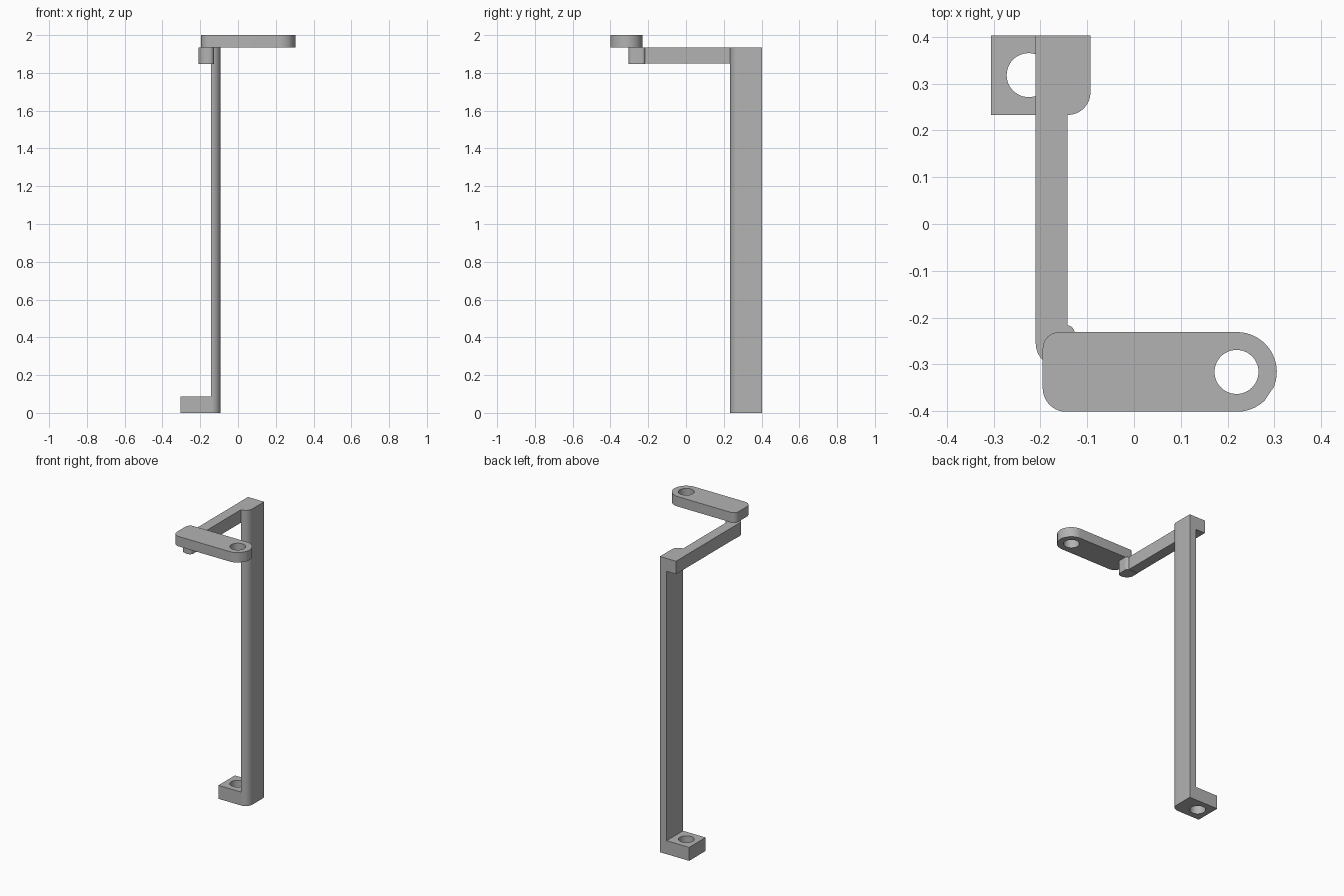
import bpy
import bmesh
from math import cos, sin, pi, radians
from mathutils import Vector

cube = bpy.data.objects.get("Cube")
if cube:
    bpy.data.objects.remove(cube, do_unlink=True)

grey = bpy.data.materials.new("plain_grey")
grey.use_nodes = True
GREY = (0.45, 0.45, 0.45, 1)
grey.diffuse_color = GREY
grey.node_tree.nodes["Principled BSDF"].inputs["Base Color"].default_value = GREY


def arc(cx, cy, r, start, end, steps):
    """Points along an arc, angles in degrees."""
    angles = [radians(start + (end - start) * i / steps) for i in range(steps + 1)]
    return [(cx + r * cos(a), cy + r * sin(a)) for a in angles]


def rounded_rect(x0, x1, y0, y1, radii):
    """Rectangle outline; radii run front-left, front-right, back-right, back-left."""
    corners = [(x0, y0, 1, 1), (x1, y0, -1, 1), (x1, y1, -1, -1), (x0, y1, 1, -1)]
    pts = []
    for i, ((x, y, sx, sy), r) in enumerate(zip(corners, radii)):
        if r:
            pts += arc(x + sx * r, y + sy * r, r, 180 + 90 * i, 270 + 90 * i, 10)
        else:
            pts.append((x, y))
    return pts


def prism(name, outline, z0, z1, hole=None):
    """Extrude an outline upwards, optionally with a round hole (x, y, radius)."""
    bm = bmesh.new()
    loops = [outline]
    if hole:
        loops.append(arc(*hole, 0, 360, 48)[:-1])
    edges = []
    for loop in loops:
        verts = [bm.verts.new((x, y, z0)) for x, y in loop]
        edges += [bm.edges.new((v, verts[i - 1])) for i, v in enumerate(verts)]
    bmesh.ops.triangle_fill(bm, edges=edges, use_beauty=True, normal=Vector((0, 0, 1)))
    top = bmesh.ops.extrude_face_region(bm, geom=bm.faces[:], use_keep_orig=True)
    moved = [g for g in top["geom"] if isinstance(g, bmesh.types.BMVert)]
    bmesh.ops.translate(bm, verts=moved, vec=(0, 0, z1 - z0))
    bmesh.ops.recalc_face_normals(bm, faces=bm.faces[:])
    mesh = bpy.data.meshes.new(name)
    bm.to_mesh(mesh)
    bm.free()
    mesh.materials.append(grey)
    obj = bpy.data.objects.new(name, mesh)
    bpy.context.collection.objects.link(obj)
    bpy.ops.object.select_all(action="DESELECT")
    obj.select_set(True)
    bpy.context.view_layer.objects.active = obj
    bpy.ops.object.shade_smooth_by_angle(angle=pi / 6)
    return obj


BACK, FRONT = 0.403, 0.233
ARM_LOW, ARM_TOP = 1.85, 1.935

# Tall upright with one rounded front corner
prism("upright", rounded_rect(-0.142, -0.093, FRONT, BACK, (0, 0.048, 0, 0)), 0, ARM_TOP)

# Drilled mounting foot
prism("foot", rounded_rect(-0.305, -0.142, FRONT, BACK, (0, 0, 0, 0)), 0, 0.088,
      hole=(-0.225, 0.318, 0.047))

# Horizontal arm running forward, and its rounded end
prism("arm", rounded_rect(-0.21, -0.142, -0.25, BACK, (0, 0, 0, 0)), ARM_LOW, ARM_TOP)
prism("arm_end", rounded_rect(-0.21, -0.127, -0.305, -0.216, (0.05, 0.025, 0.017, 0)),
      ARM_LOW - 0.002, ARM_TOP)

# Drilled top plate: round right end with a small flat, softly rounded left end
plate = arc(-0.145, -0.351, 0.05, 180, 270, 10)
plate += arc(0.22, -0.316, 0.085, -90, -46, 10)
plate += arc(0.22, -0.316, 0.085, -22, 90, 24)
plate += arc(-0.16, -0.266, 0.035, 90, 180, 10)
prism("top_plate", plate, ARM_TOP, 2.0, hole=(0.219, -0.316, 0.047))
